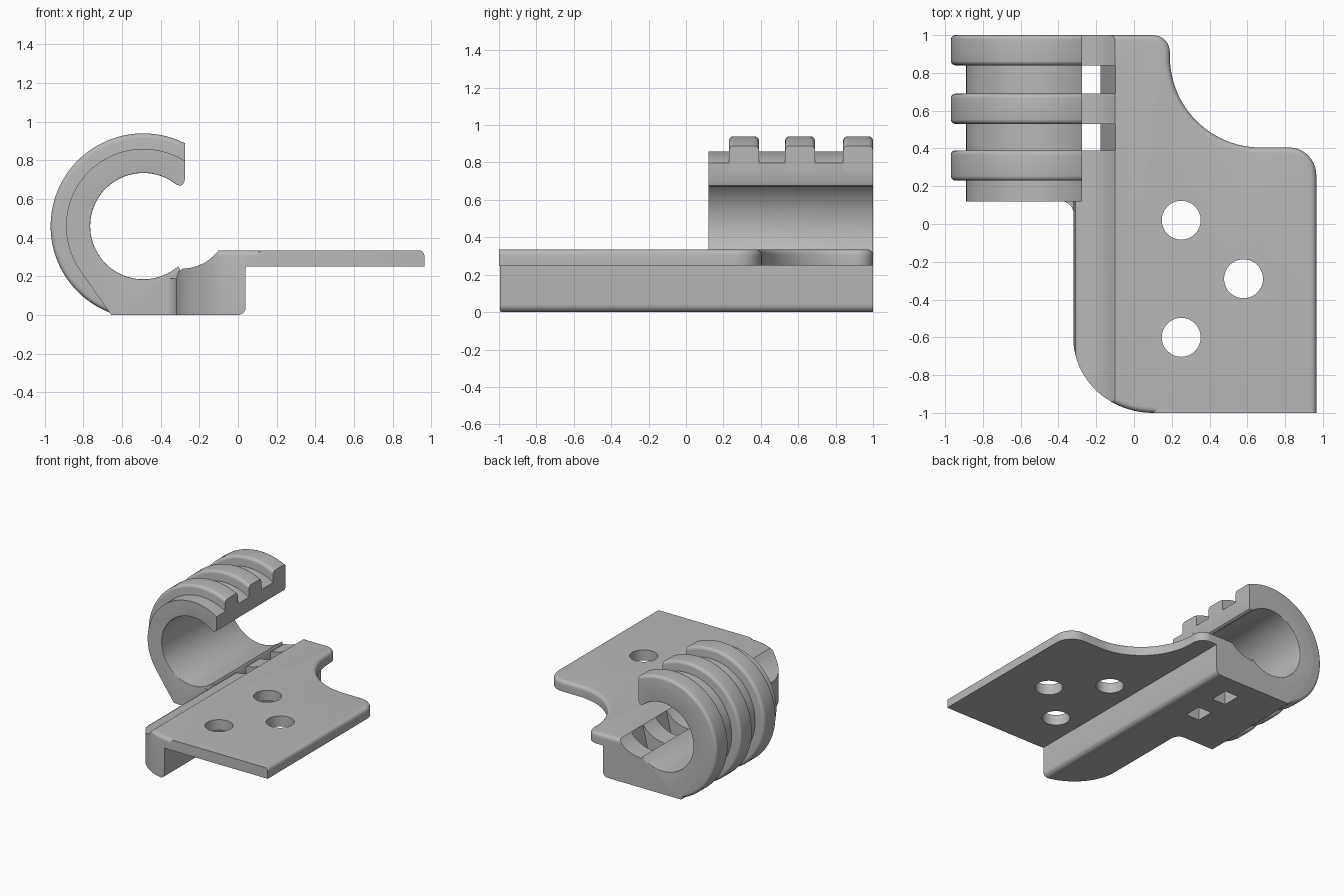
import bpy, bmesh
from math import cos, sin, radians, hypot

if "Cube" in bpy.data.objects:
    bpy.data.objects.remove(bpy.data.objects["Cube"])

GREY = (0.48, 0.48, 0.48, 1)
grey = bpy.data.materials.new("plain grey")
grey.use_nodes = True
grey.diffuse_color = GREY
grey.node_tree.nodes["Principled BSDF"].inputs["Base Color"].default_value = GREY

CX, CZ = -0.49, 0.46            # hook axis
INNER, CORE, RIB = 0.275, 0.40, 0.48
TIP_X = -0.275
RIBS = [(0.23, 0.39), (0.53, 0.69), (0.84, 1.0)]


def arc(cx, cy, r, a0, a1, n, ry=None):
    ry = ry or r
    steps = [radians(a0 + (a1 - a0) * i / n) for i in range(n + 1)]
    return [(cx + r * cos(a), cy + ry * sin(a)) for a in steps]


def prism(name, outline, lo, hi, axis="Y", bevel=0, pick=None):
    """Extrude a closed outline along an axis, rounding the picked edges."""
    bm = bmesh.new()
    place = (lambda p, d: (p[0], d, p[1])) if axis == "Y" else (lambda p, d: (p[0], p[1], d))
    face = bm.faces.new([bm.verts.new(place(p, lo)) for p in outline])
    ext = bmesh.ops.extrude_face_region(bm, geom=[face])["geom"]
    shift = place((0, 0), hi - lo)
    bmesh.ops.translate(bm, vec=shift, verts=[g for g in ext if isinstance(g, bmesh.types.BMVert)])
    bmesh.ops.recalc_face_normals(bm, faces=bm.faces)
    if bevel:
        edges = [e for e in bm.edges if pick(e)]
        bmesh.ops.bevel(bm, geom=edges, offset=bevel, segments=5, profile=0.5,
                        affect="EDGES", clamp_overlap=True)
    mesh = bpy.data.meshes.new(name)
    bm.to_mesh(mesh)
    bm.free()
    mesh.materials.append(grey)
    ob = bpy.data.objects.new(name, mesh)
    bpy.context.collection.objects.link(ob)
    return ob


def cut(target, tool, operation="DIFFERENCE"):
    tool.hide_render = True
    mod = target.modifiers.new("cut", "BOOLEAN")
    mod.operation, mod.solver, mod.object = operation, "EXACT", tool
    bpy.context.view_layer.objects.active = target
    bpy.ops.object.modifier_apply(modifier=mod.name)
    bpy.data.objects.remove(tool)


def smooth(ob):
    bpy.ops.object.select_all(action="DESELECT")
    ob.select_set(True)
    bpy.context.view_layer.objects.active = ob
    bpy.ops.object.shade_smooth_by_angle(angle=radians(32))


def on_end(e):
    a, b = e.verts
    return abs(a.co.y - b.co.y) < 1e-5


def radius(v):
    return hypot(v.co.x - CX, v.co.z - CZ)


# Bracket: thick wall with a plate on top, trimmed to the plan outline
section = ([(-0.32, 0), (-0.32, 0.19), (-0.31, 0.225), (-0.285, 0.24), (-0.25, 0.243),
            (-0.21, 0.254), (-0.17, 0.272), (-0.13, 0.302), (-0.10, 0.335), (-0.09, 0.35),
            (1.0, 0.35), (1.0, 0.25), (0.04, 0.25)]
           + arc(0.0, 0.04, 0.04, 0, -90, 6))
bracket = prism("bracket", section, -1, 1.05)
plan = (arc(0.1, -0.6, 0.422, 180, 270, 20, 0.4)
        + [(0.1, -1.1), (0.965, -1.1)]
        + arc(0.82, 0.26, 0.145, 0, 90, 10)
        + arc(0.67, 0.885, 0.48, 270, 180, 24)
        + arc(0.1, 0.91, 0.09, 0, 90, 8)
        + [(-0.322, 1)])
outline = prism("plan_cutter", plan, -0.1, 0.335, "Z", 0.03,
                lambda e: all(v.co.z > 0.33 for v in e.verts))
cut(bracket, outline, "INTERSECT")

# Screw holes
for x, y in [(0.25, 0.02), (0.58, -0.29), (0.25, -0.6)]:
    cut(bracket, prism("hole_cutter", arc(x, y, 0.103, 0, 352.5, 47), 0.1, 0.5, "Z"))

# Slots through the wall between the ribs
slot = [(-0.35, -0.05), (-0.19, -0.05), (-0.095, 0.35), (-0.35, 0.35)]
for first, second in zip(RIBS, RIBS[1:]):
    cut(bracket, prism("slot_cutter", slot, first[1], second[0]))
smooth(bracket)

# Hook core: open ring with a flat foot
core = (arc(CX, CZ, INNER, 57, 311, 56)
        + [(-0.30, 0.235), (-0.30, 0), (-0.656, 0)]
        + arc(CX, CZ, CORE, 215, 57.5, 40)
        + [(TIP_X, 0.70), (-0.284, 0.677), (-0.30, 0.668), (-0.318, 0.675)])
hook = prism("hook_core", core, 0.12, 1, "Y", 0.045,
             lambda e: on_end(e) and all(radius(v) < INNER + 0.002 for v in e.verts))
smooth(hook)

# Raised ribs around the hook
foot = 180 + 73.4
for i, (lo, hi) in enumerate(RIBS):
    band = (arc(CX, CZ, RIB, 63.4, foot, 48) + [(-0.55, 0)]
            + arc(CX, CZ, 0.34, 250, 60, 40) + [(TIP_X, 0.75)])
    rib = prism(f"hook_rib_{i + 1}", band, lo, hi, "Y", 0.03,
                lambda e: on_end(e) and all(radius(v) > RIB - 0.002 for v in e.verts))
    smooth(rib)

# Small fillet where the hook meets the wall
fillet = [(-0.40, 0.14), (-0.385, 0.12)] + arc(-0.385, 0.055, 0.065, 80, 0, 8) + [(-0.30, 0.055), (-0.30, 0.14)]
smooth(prism("hook_fillet", fillet, 0, 0.19, "Z"))
